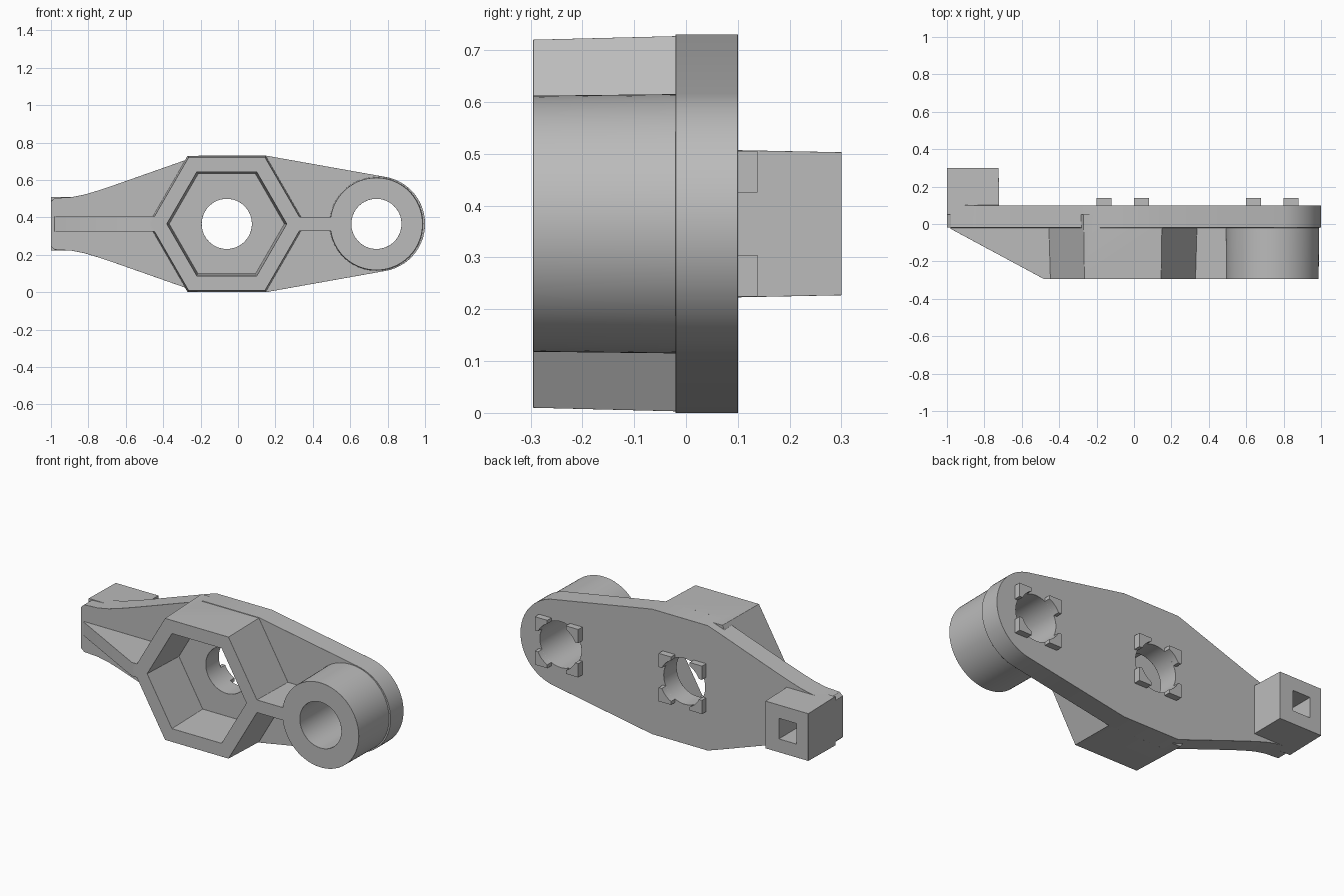
import bpy, bmesh, math

cube = bpy.data.objects.get("Cube")
if cube:
    bpy.data.objects.remove(cube, do_unlink=True)

ZC = 0.365            # height of the long axis
HUB_X, BOSS_X = -0.06, 0.74
FRONT, FLOOR, BACK = -0.295, -0.02, 0.1

grey = bpy.data.materials.new("plain grey")
grey.use_nodes = True
grey.diffuse_color = (0.5, 0.5, 0.5, 1)
grey.node_tree.nodes["Principled BSDF"].inputs["Base Color"].default_value = (0.5, 0.5, 0.5, 1)


def loft(name, near, far):
    """Solid between two matching loops of 3D points."""
    bm = bmesh.new()
    a = [bm.verts.new(p) for p in near]
    b = [bm.verts.new(p) for p in far]
    bm.faces.new(a)
    bm.faces.new(b)
    for i in range(len(a)):
        j = (i + 1) % len(a)
        bm.faces.new((a[i], a[j], b[j], b[i]))
    bmesh.ops.recalc_face_normals(bm, faces=bm.faces)
    mesh = bpy.data.meshes.new(name)
    bm.to_mesh(mesh)
    bm.free()
    mesh.materials.append(grey)
    obj = bpy.data.objects.new(name, mesh)
    bpy.context.collection.objects.link(obj)
    return obj


def prism(name, loop, y0, y1, loop_back=None):
    """Extrude a loop of (x, height from axis) along y, with optional draft."""
    return loft(name, [(x, y0, ZC + z) for x, z in loop],
                [(x, y1, ZC + z) for x, z in (loop_back or loop)])


def ngon(cx, r, n):
    return [(cx + r * math.cos(math.tau * i / n), r * math.sin(math.tau * i / n)) for i in range(n)]


def rect(x0, x1, z0, z1):
    return [(x0, z0), (x1, z0), (x1, z1), (x0, z1)]


def combine(target, other, operation):
    mod = target.modifiers.new("combine", 'BOOLEAN')
    mod.operation, mod.solver, mod.object = operation, 'EXACT', other
    bpy.context.view_layer.objects.active = target
    bpy.ops.object.modifier_apply(modifier=mod.name)
    bpy.data.objects.remove(other, do_unlink=True)


# Back plate: narrow flared tail, wide middle, rounded end
upper = [(-1, 0.12), (-0.98, 0.138), (-0.89, 0.143), (-0.82, 0.157), (-0.75, 0.178),
         (-0.66, 0.208), (-0.27, 0.345), (-0.21, 0.365), (0.15, 0.365)]
ARC_START, STEPS = math.radians(80), 32
for i in range(STEPS + 1):
    t = ARC_START * (1 - 2 * i / STEPS)
    upper.append((BOSS_X + 0.005 + 0.255 * math.cos(t), 0.255 * math.sin(t)))
outline = upper + [(x, -z) for x, z in reversed(upper[:9])]
body = prism("lever_body", outline, FLOOR, BACK)

# Hexagonal hub, drafted towards the front
hub = prism("hub", ngon(HUB_X, 0.41, 6), FRONT, 0.05, ngon(HUB_X, 0.42, 6))

# Round boss at the wide end
boss = prism("boss", ngon(BOSS_X, 0.247, 80), FRONT, 0.05, ngon(BOSS_X, 0.251, 80))

# Ribs: a sloping one along the tail, a full depth one to the boss
slope = [(-0.98, FLOOR - 0.006), (-0.48, FRONT), (-0.42, FRONT), (-0.42, 0.05), (-0.98, 0.05)]
tail_rib = loft("tail_rib", [(x, y, ZC - 0.04) for x, y in slope],
                [(x, y, ZC + 0.04) for x, y in slope])
boss_rib = prism("boss_rib", rect(0.31, 0.55, -0.037, 0.037), FRONT, 0.05)

# Square peg behind the tail
peg = prism("tail_peg", rect(-1, -0.72, -0.143, 0.143), 0.05, 0.3,
            rect(-1, -0.724, -0.138, 0.138))

for part in (hub, boss, tail_rib, boss_rib, peg):
    combine(body, part, 'UNION')

# Hexagonal pocket, peg socket and through holes
pocket = prism("pocket_cutter", ngon(HUB_X, 0.321, 6), FRONT - 0.01, FLOOR, ngon(HUB_X, 0.308, 6))
socket = prism("socket_cutter", rect(-0.925, -0.81, -0.06, 0.06), 0.1, 0.31)
holes = [prism("hole_cutter", ngon(cx, 0.134, 64), -0.5, 0.5) for cx in (HUB_X, BOSS_X)]
for cutter in [pocket, socket] + holes:
    combine(body, cutter, 'DIFFERENCE')

# Soft edges
bevel = body.modifiers.new("soft_edges", 'BEVEL')
bevel.width, bevel.segments = 0.008, 2
bevel.limit_method, bevel.angle_limit = 'ANGLE', math.radians(35)

# Four corner lugs around each hole on the back
lugs = []
for label, cx in (("hub", HUB_X), ("boss", BOSS_X)):
    for sx in (-1, 1):
        for sz in (-1, 1):
            lo, hi, r = 0.06, 0.14, 0.134
            start, end = math.asin(lo / r), math.acos(lo / r)
            arc = [start + (end - start) * i / 8 for i in range(9)]
            loop = [(r * math.cos(t), r * math.sin(t)) for t in arc]
            loop += [(lo, hi), (hi, hi), (hi, lo)]
            loop = [(cx + sx * x, sz * z) for x, z in loop]
            lugs.append(prism(label + "_lug", loop, 0.095, 0.138))

# Smooth shading with sharp edges kept
bpy.ops.object.select_all(action='DESELECT')
for obj in [body] + lugs:
    obj.select_set(True)
bpy.context.view_layer.objects.active = body
bpy.ops.object.shade_smooth_by_angle(angle=math.radians(30))
